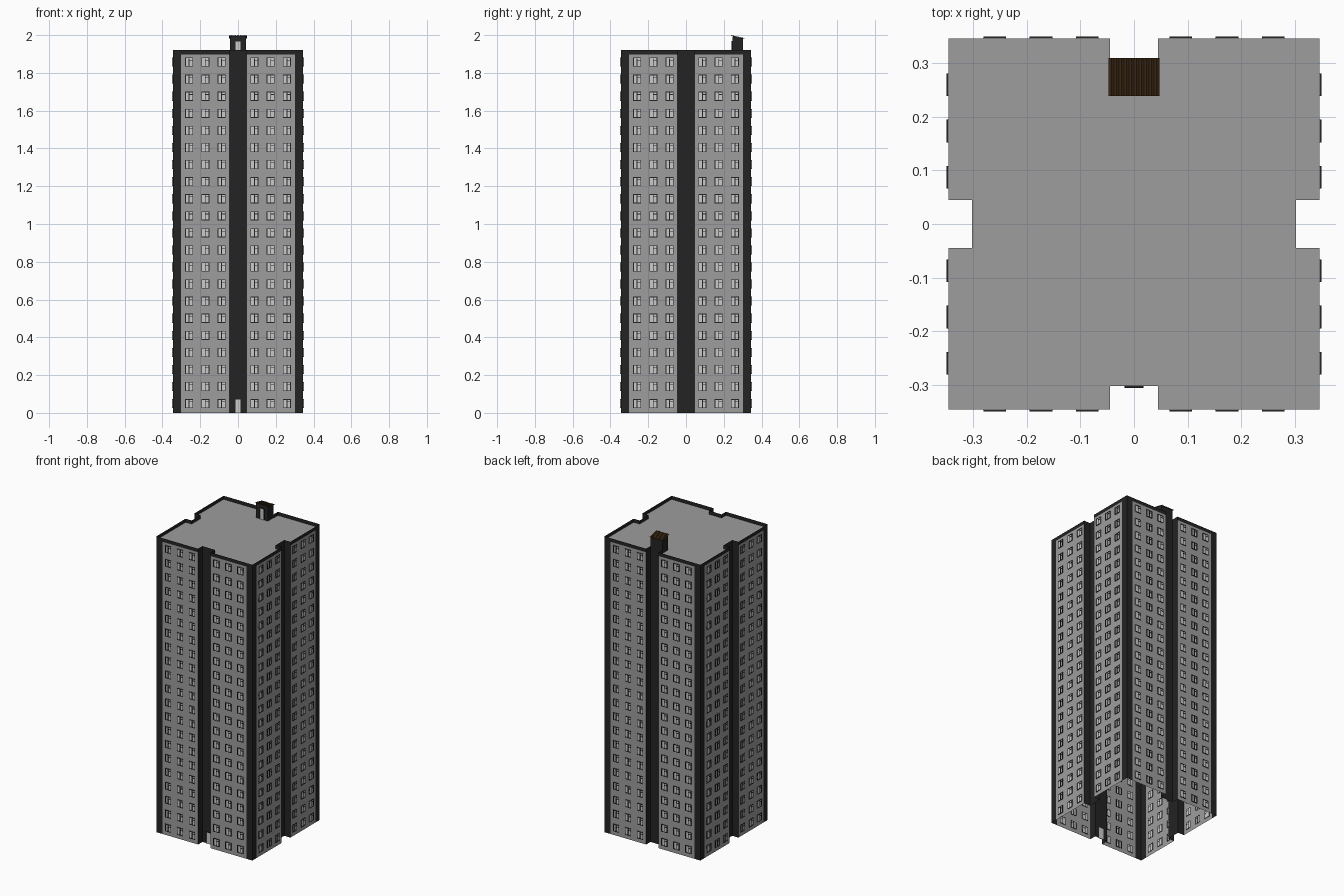
import bpy, bmesh, math
from mathutils import Matrix, Vector

if "Cube" in bpy.data.objects:
    bpy.data.objects.remove(bpy.data.objects["Cube"])


def material(name, rgb):
    m = bpy.data.materials.new(name)
    m.diffuse_color = (*rgb, 1)
    m.use_nodes = True
    m.node_tree.nodes["Principled BSDF"].inputs["Base Color"].default_value = m.diffuse_color
    return m


GREY = material("concrete grey", (0.34, 0.34, 0.34))
DARK = material("charcoal trim", (0.017, 0.017, 0.017))
PALE = material("pale glass", (0.60, 0.60, 0.60))
BROWN = material("rust brown", (0.04, 0.019, 0.006))

H, N, B, C = 0.345, 0.045, 0.301, 0.302   # half width, notch half width, notch back, corner trim start
ROOF, TOP = 1.897, 1.92


def finish(name, bm, mats):
    me = bpy.data.meshes.new(name)
    bm.normal_update()
    bm.to_mesh(me)
    bm.free()
    for m in mats:
        me.materials.append(m)
    ob = bpy.data.objects.new(name, me)
    bpy.context.collection.objects.link(ob)
    return ob


def box(bm, x0, x1, y0, y1, z0, z1, mat=0):
    mtx = Matrix.Translation(((x0 + x1) / 2, (y0 + y1) / 2, (z0 + z1) / 2)) @ \
        Matrix.Diagonal((x1 - x0, y1 - y0, z1 - z0, 1))
    r = bmesh.ops.create_cube(bm, size=1, matrix=mtx)
    for f in {f for v in r["verts"] for f in v.link_faces}:
        f.material_index = mat


# one side of the plan, left to right, with its notch; turned four times
side = [(-H, -H), (-C, -H), (-N, -H), (-N, -B), (N, -B), (N, -H), (C, -H)]
grey_parts = (1, 5)
plan, panel = [], []
for k in range(4):
    rot = Matrix.Rotation(k * math.pi / 2, 2)
    for i, p in enumerate(side):
        plan.append(rot @ Vector(p))
        panel.append(i in grey_parts)

# hollow outer walls: grey panels, dark corners, notches and parapet
bm = bmesh.new()
rings = [[bm.verts.new((p.x, p.y, z)) for p in plan] for z in (0, ROOF, TOP)]
for level in range(2):
    for i in range(len(plan)):
        j = (i + 1) % len(plan)
        f = bm.faces.new((rings[level][i], rings[level][j],
                          rings[level + 1][j], rings[level + 1][i]))
        f.material_index = 0 if panel[i] and level == 0 else 1
finish("outer_walls", bm, [GREY, DARK])

# flat roof
bm = bmesh.new()
bm.faces.new([bm.verts.new((p.x, p.y, ROOF)) for p in plan])
finish("flat_roof", bm, [GREY])

# windows of one side: pale panes with dark frame, mullion and transom
bm = bmesh.new()
w, h, t = 0.021, 0.024, 0.0035
yf, yb = -H - 0.0035, -H + 0.002
for row in range(21):
    z = 0.049 + row * 0.0904
    for x in (-0.259, -0.173, -0.087, 0.087, 0.173, 0.259):
        box(bm, x - w, x + w, -H - 0.0012, -H + 0.0012, z - h, z + h)
        for s in (-1, 1):
            xs, zs = x + s * (w - t / 2), z + s * (h - t / 2)
            box(bm, xs - t / 2, xs + t / 2, yf, yb, z - h, z + h, 1)
            box(bm, x - w + t, x + w - t, yf, yb, zs - t / 2, zs + t / 2, 1)
        box(bm, x - t / 2, x + t / 2, yf, yb, z - h + t, z + h - t, 1)
        box(bm, x + t / 2, x + w - t, yf, yb, z + 0.008, z + 0.011, 1)
front = finish("windows_front", bm, [PALE, DARK])
for k, name in enumerate(("windows_right", "windows_back", "windows_left"), 1):
    ob = bpy.data.objects.new(name, front.data)
    ob.rotation_euler.z = k * math.pi / 2
    bpy.context.collection.objects.link(ob)


# doors: pale leaf with a dark frame
def door(name, y, z0, z1, half):
    bm = bmesh.new()
    box(bm, -half, half, y - 0.003, y + 0.001, z0, z1)
    for s in (-1, 1):
        box(bm, s * half - 0.0015, s * half + 0.0015, y - 0.004, y + 0.001, z0, z1, 1)
    box(bm, -half, half, y - 0.004, y + 0.001, z1, z1 + 0.003, 1)
    finish(name, bm, [PALE, DARK])


door("entrance_door", -B, 0, 0.072, 0.016)
door("roof_door", 0.246, ROOF, 1.967, 0.015)


# stair hut on the roof with a sloping top
def slope(y):
    return 1.996 - (y - 0.238) * 0.22


bm = bmesh.new()
box(bm, -0.043, 0.043, 0.246, 0.301, ROOF, 1.99)
for v in bm.verts:
    if v.co.z > 1.95:
        v.co.z = slope(v.co.y)
finish("stair_hut", bm, [DARK])

# corrugated sheet over the hut
bm = bmesh.new()
n = 20
cols = []
for i in range(n + 1):
    x = -0.047 + 0.094 * i / n
    cols.append([bm.verts.new((x, y, slope(y) + (0.004 if i % 2 else 0.0005)))
                 for y in (0.238, 0.309)])
for a, b in zip(cols, cols[1:]):
    bm.faces.new((a[0], b[0], b[1], a[1]))
finish("corrugated_hut_roof", bm, [BROWN])
